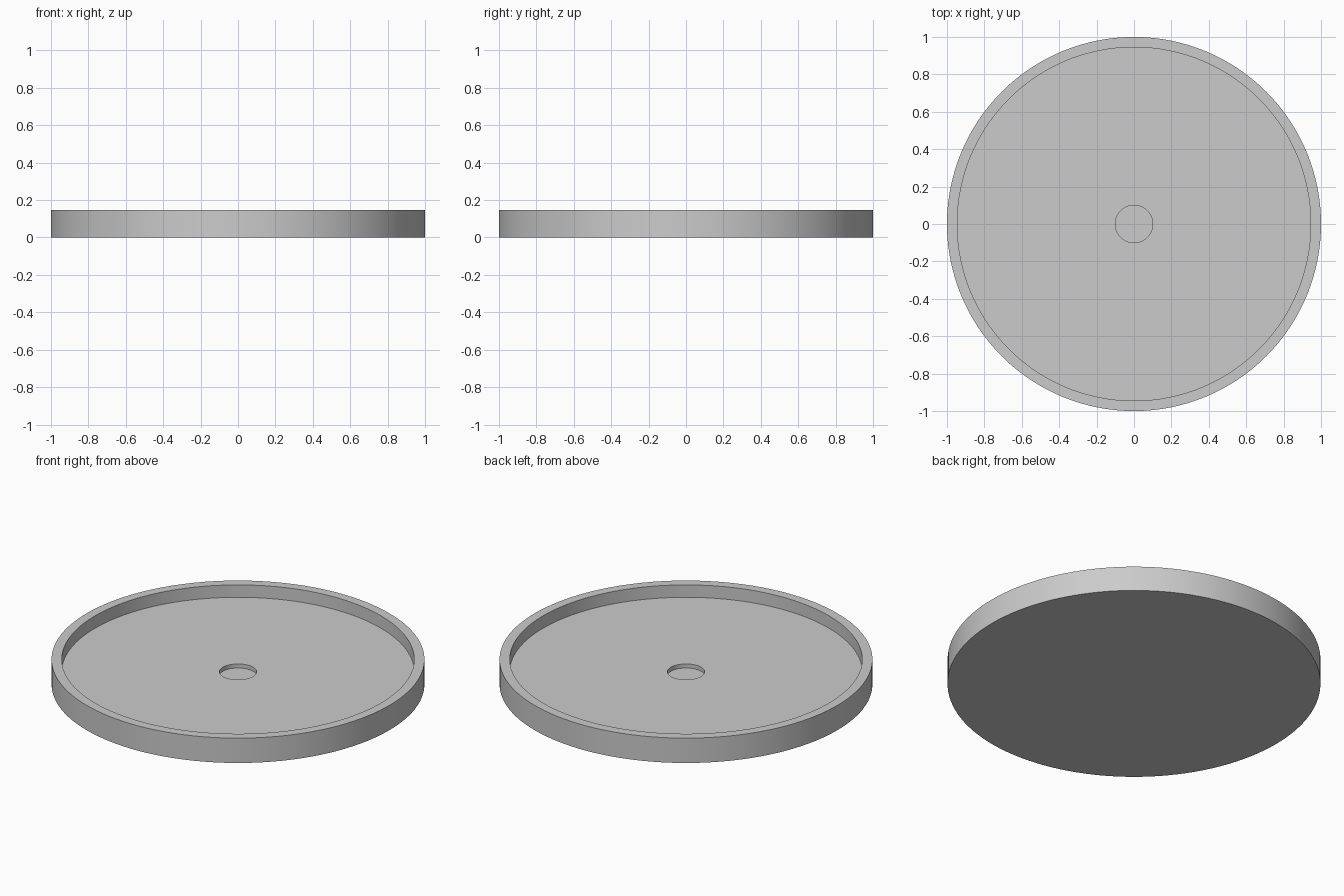
import bpy, bmesh, math

cube = bpy.data.objects.get("Cube")
if cube:
    bpy.data.objects.remove(cube, do_unlink=True)

SEGMENTS = 128
HEIGHT = 0.147
FLOOR = HEIGHT / 2          # recessed tray floor
SOCKET = HEIGHT / 3         # bottom of the central socket

# Plain grey material
grey = bpy.data.materials.new("plain_grey")
grey.use_nodes = True
colour = (0.6, 0.6, 0.6, 1.0)
grey.diffuse_color = colour
grey.node_tree.nodes["Principled BSDF"].inputs["Base Color"].default_value = colour


def lathe(name, profile):
    """Turn (radius, height) points about z, capping both ends."""
    bm = bmesh.new()
    rings = []
    for r, z in profile:
        rings.append([bm.verts.new((r * math.cos(a), r * math.sin(a), z))
                      for a in (math.tau * i / SEGMENTS for i in range(SEGMENTS))])
    for low, high in zip(rings, rings[1:]):
        for i in range(SEGMENTS):
            j = (i + 1) % SEGMENTS
            bm.faces.new((low[i], low[j], high[j], high[i]))
    bm.faces.new(rings[0][::-1])
    bm.faces.new(rings[-1])
    bmesh.ops.recalc_face_normals(bm, faces=bm.faces)
    mesh = bpy.data.meshes.new(name)
    bm.to_mesh(mesh)
    bm.free()
    mesh.materials.append(grey)
    obj = bpy.data.objects.new(name, mesh)
    bpy.context.collection.objects.link(obj)
    return obj


# Round tray: outer wall, rim, recessed floor and shallow central socket
tray = lathe("round_tray", [
    (1.0, 0), (1.0, HEIGHT),
    (0.945, HEIGHT), (0.945, FLOOR),
    (0.1, FLOOR), (0.1, SOCKET),
])

bpy.ops.object.select_all(action='DESELECT')
tray.select_set(True)
bpy.context.view_layer.objects.active = tray
bpy.ops.object.shade_smooth_by_angle(angle=math.radians(30))
